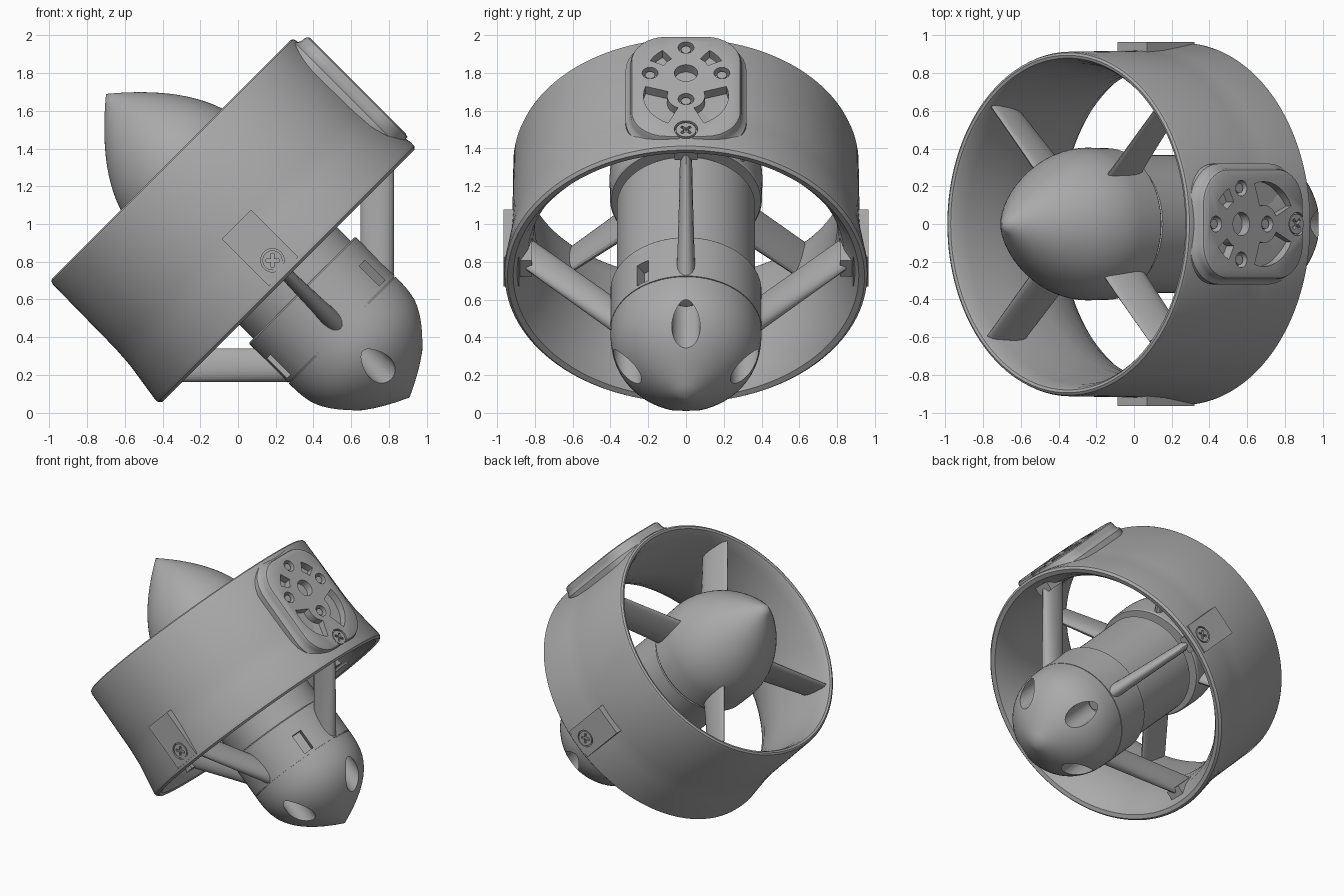
import bpy, bmesh
from math import pi, sin, cos, radians
from mathutils import Matrix, Vector

cube = bpy.data.objects.get("Cube")
if cube:
    bpy.data.objects.remove(cube, do_unlink=True)

grey = bpy.data.materials.new("mid_grey")
grey.use_nodes = True
colour = (0.4, 0.4, 0.4, 1)
grey.diffuse_color = colour
grey.node_tree.nodes["Principled BSDF"].inputs["Base Color"].default_value = colour

# Parts are built with the shaft along local X, then tilted nose-up
TILT = Matrix.Translation((0, 0, 0.99)) @ Matrix.Rotation(pi / 4, 4, 'Y')


def turn(deg):
    return Matrix.Rotation(radians(deg), 4, 'X')


def make(name, bm, local=Matrix()):
    bmesh.ops.recalc_face_normals(bm, faces=bm.faces)
    me = bpy.data.meshes.new(name)
    bm.to_mesh(me)
    bm.free()
    me.materials.append(grey)
    ob = bpy.data.objects.new(name, me)
    bpy.context.collection.objects.link(ob)
    ob.matrix_world = TILT @ local
    return ob


def activate(ob):
    bpy.ops.object.select_all(action='DESELECT')
    ob.select_set(True)
    bpy.context.view_layer.objects.active = ob


def cut(ob, cutters):
    activate(ob)
    for c in cutters:
        c.hide_render = True
        m = ob.modifiers.new("cut", 'BOOLEAN')
        m.operation, m.solver, m.object = 'DIFFERENCE', 'EXACT', c
        bpy.ops.object.modifier_apply(modifier=m.name)
        bpy.data.objects.remove(c, do_unlink=True)


def lathe(name, profile, closed=False, steps=96):
    """Turn (along, radius) points about the shaft."""
    bm = bmesh.new()
    vs = [bm.verts.new((u, 0, r)) for u, r in profile]
    es = [bm.edges.new(p) for p in zip(vs, vs[1:])]
    if closed:
        es.append(bm.edges.new((vs[-1], vs[0])))
    bmesh.ops.spin(bm, geom=vs + es, axis=(1, 0, 0), cent=(0, 0, 0),
                   angle=2 * pi, steps=steps, use_merge=True)
    bmesh.ops.remove_doubles(bm, verts=bm.verts, dist=0.0001)
    return make(name, bm)


def loft(name, sections, local=Matrix()):
    """Skin a stack of equal-length point loops and cap the ends."""
    bm = bmesh.new()
    loops = [[bm.verts.new(p) for p in s] for s in sections]
    n = len(loops[0])
    for a, b in zip(loops, loops[1:]):
        for i in range(n):
            bm.faces.new((a[i], a[(i + 1) % n], b[(i + 1) % n], b[i]))
    bm.faces.new(loops[0])
    bm.faces.new(loops[-1])
    return make(name, bm, local)


def box(name, size, centre, local=Matrix()):
    bm = bmesh.new()
    bmesh.ops.create_cube(bm, size=1)
    bmesh.ops.scale(bm, vec=size, verts=bm.verts)
    bmesh.ops.translate(bm, vec=centre, verts=bm.verts)
    return make(name, bm, local)


def rod(name, r, depth, centre, local=Matrix(), along=False):
    bm = bmesh.new()
    bmesh.ops.create_cone(bm, cap_ends=True, segments=32, radius1=r, radius2=r, depth=depth)
    if along:
        bmesh.ops.rotate(bm, verts=bm.verts, matrix=Matrix.Rotation(pi / 2, 3, 'Y'))
    bmesh.ops.translate(bm, vec=centre, verts=bm.verts)
    return make(name, bm, local)


def foil(u0, u1, half, r, twist=0):
    """Blade section at radius r: round front, narrower back."""
    pts, mid = [], (u0 + u1) / 2
    for i in range(20):
        a = 2 * pi * i / 20
        du = (u1 - u0) / 2 * cos(a)
        dy = half * sin(a) * (0.8 + 0.2 * cos(a))
        t = radians(twist)
        pts.append((mid + du * cos(t) - dy * sin(t), du * sin(t) + dy * cos(t), r))
    return pts


def screw(name, u, top, local=Matrix()):
    """Cross-head screw sitting in its hole."""
    head = rod(name, 0.053, 0.03, (u, 0, top - 0.02), local)
    spin = Matrix.Translation((u, 0, top)) @ Matrix.Rotation(pi / 4, 4, 'Z')
    cut(head, [box("slot", s, (0, 0, 0), local @ spin)
               for s in ((0.07, 0.016, 0.05), (0.016, 0.07, 0.05))])
    return head


# Shroud ring
ring = lathe("duct_ring", [
    (-0.5, 0.895), (-0.492, 0.908), (-0.475, 0.914), (0, 0.92), (0.12, 0.928),
    (0.34, 0.962), (0.362, 0.96), (0.377, 0.945), (0.37, 0.915), (0.33, 0.885),
    (0.24, 0.84), (0.12, 0.81), (0, 0.80), (-0.2, 0.82), (-0.4, 0.85),
    (-0.475, 0.868), (-0.495, 0.88)], closed=True, steps=128)

# Centre pod: spinner, groove, motor can and tail dome
N = 16
nose = [(-0.35 - 0.64 * t, 0.405 * (1 - t ** 1.92)) for t in (1 - i / N for i in range(N + 1))]
tail = [(0.781 + 0.506 * t, 0.4 * (1 - t ** 2.8)) for t in (i / N for i in range(N + 1))]
spinner = lathe("spinner", nose + [(-0.2, 0.402), (-0.19, 0.395), (-0.19, 0)])
motor = lathe("motor_can", [(-0.2, 0), (-0.2, 0.33), (-0.155, 0.33), (-0.155, 0.36),
                            (-0.15, 0.366), (0.5, 0.366), (0.5, 0)])
collar = lathe("motor_collar", [(0.48, 0), (0.48, 0.394), (0.487, 0.4), (0.775, 0.4),
                                (0.775, 0)])
dome = lathe("tail_dome", [(0.772, 0), (0.772, 0.393), (0.781, 0.393)] + tail)

# Screw pockets in the dome, cable slots in the collar
cut(dome, [rod("pocket", 0.075, 0.6, (1.14, 0, 0.31), turn(90 * k), True) for k in range(4)])
cut(collar, [box("slot", (0.15, 0.075, 0.12), (0.68, 0, 0.39), turn(a)) for a in (35, 160)])
for k in range(4):
    rod("dome_screw", 0.042, 0.05, (0.85, 0, 0.31), turn(90 * k), True)

# Rear struts with feet on the ring, and front guide vanes
for k in range(4):
    loft("rear_strut", [foil(0.92 - r, 1.17 - r, h, r)
                        for r, h in ((0.33, 0.066), (0.42, 0.056), (0.62, 0.046), (0.87, 0.036))],
         turn(90 * k))
    box("strut_foot", (0.2, 0.12, 0.08), (0.22, 0, 0.855), turn(90 * k))
    loft("guide_vane", [foil(-0.48, -0.2, 0.05, 0.3, 6), foil(-0.48, -0.22, 0.045, 0.5, 8),
                        foil(-0.48, -0.24, 0.035, 0.86, 10)], turn(45 + 90 * k))

# Square side bosses with screws
for side, a in (("right", 90), ("left", -90)):
    boss = box(side + "_boss", (0.355, 0.22, 0.08), (0.165, 0, 0.925), turn(a))
    cut(boss, [rod("hole", 0.062, 0.08, (0.258, 0, 0.975), turn(a))])
    screw(side + "_boss_screw", 0.258, 0.968, turn(a))


# Mounting pad on top of the ring
def outline(grow, z, radius=0.17):
    pts = []
    hx, hy = 0.36 + grow, 0.275 + grow
    for q, (sx, sy) in enumerate(((1, 1), (-1, 1), (-1, -1), (1, -1))):
        for i in range(9):
            a = pi / 2 * (q + i / 8)
            rr = radius + grow
            pts.append((-0.075 + sx * (hx - rr) + rr * cos(a), sy * (hy - rr) + rr * sin(a), z))
    return pts


pad = loft("mount_pad", [outline(0.045, 0.82), outline(0.045, 0.90), outline(0.028, 0.915),
                         outline(0.02, 0.935), outline(0.018, 0.955), outline(0.012, 0.968),
                         outline(0, 0.975)])


def sector(cx, r0, r1, a0, a1):
    """Curved pocket cutter."""
    arc = [radians(a0 + (a1 - a0) * i / 10) for i in range(11)]
    ring_pts = [(r1, a) for a in arc] + [(r0, a) for a in reversed(arc)]
    return loft("pocket", [[(cx + r * cos(a), r * sin(a), z) for r, a in ring_pts]
                           for z in (0.92, 1.02)])


cutters = [lathe("bore", [(-0.7, 0), (-0.7, 0.885), (0.7, 0.885), (0.7, 0)])]
cutters += [rod("hole", 0.062, 0.12, (-0.17, 0, 0.98)), rod("hole", 0.062, 0.06, (0.25, 0, 0.975))]
small_holes = [(-0.36, 0), (-0.17, 0.19), (-0.17, -0.19), (0.025, 0)]
cutters += [rod("hole", 0.042, 0.1, (u, y, 0.975)) for u, y in small_holes]
for s in (1, -1):
    cutters.append(sector(0.0, 0.1, 0.225, s * 25, s * 108))
    cutters.append(sector(-0.17, 0.13, 0.21, s * 116, s * 144))
cut(pad, cutters)
screw("pad_screw", 0.25, 0.975)
for u, y in small_holes:
    rod("pad_bolt", 0.026, 0.04, (u, y, 0.94))

# Smooth round parts, keep creases
for ob in [o for o in bpy.context.scene.objects if o.type == 'MESH' and not o.hide_render]:
    activate(ob)
    bpy.ops.object.shade_smooth_by_angle(angle=radians(32))
